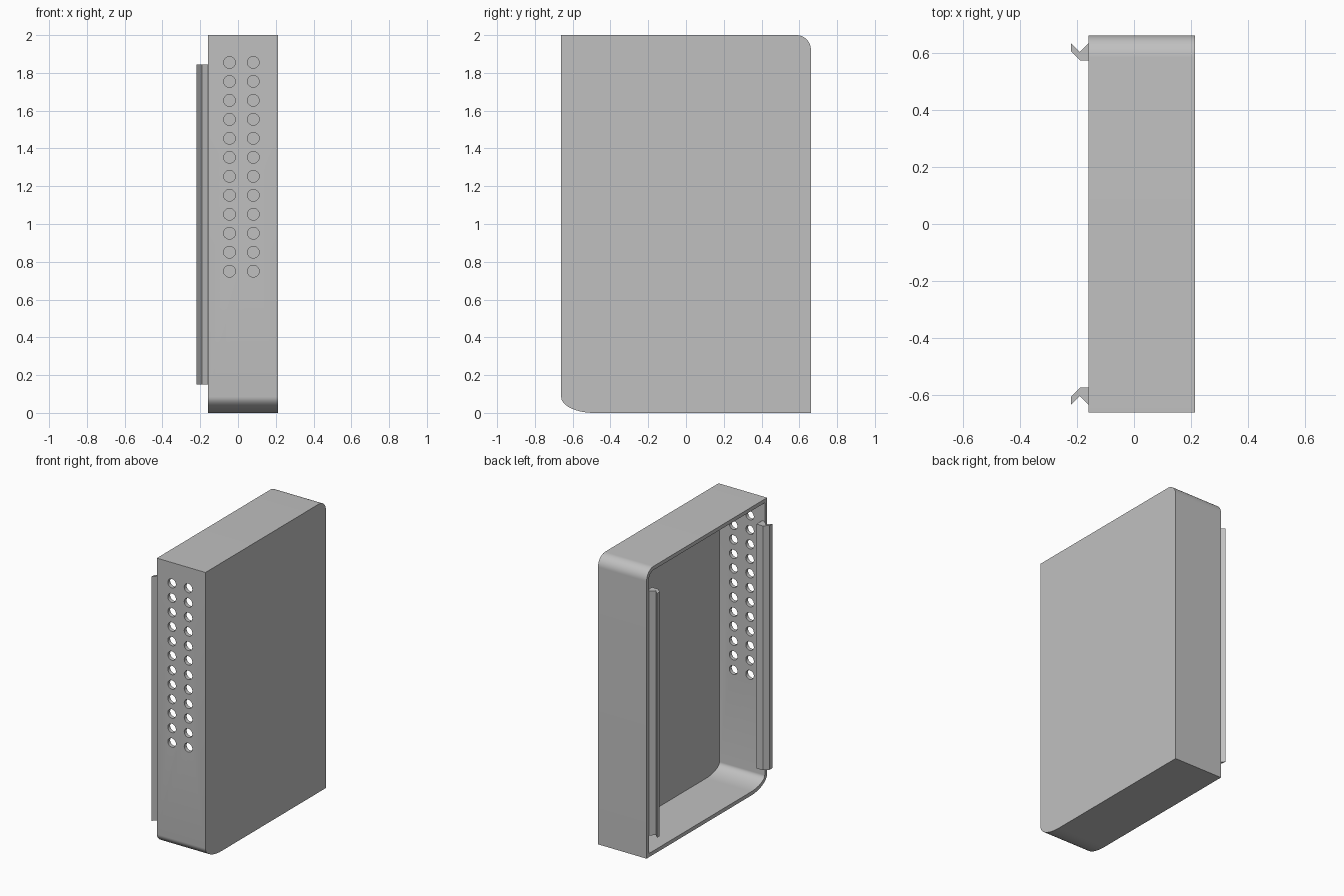
import bpy, bmesh
from math import sin, cos, pi
from mathutils import Matrix, Vector

cube = bpy.data.objects.get("Cube")
if cube:
    bpy.data.objects.remove(cube, do_unlink=True)

grey = bpy.data.materials.new("plain grey")
grey.use_nodes = True
COLOUR = (0.53, 0.53, 0.53, 1)
grey.diffuse_color = COLOUR
grey.node_tree.nodes["Principled BSDF"].inputs["Base Color"].default_value = COLOUR

HALF_Y, HEIGHT, WALL = 0.661, 2.0, 0.026
X_OPEN, X_PLATE = -0.16, 0.213


def finish(name, bm):
    bmesh.ops.recalc_face_normals(bm, faces=bm.faces)
    mesh = bpy.data.meshes.new(name)
    bm.to_mesh(mesh)
    bm.free()
    mesh.materials.append(grey)
    obj = bpy.data.objects.new(name, mesh)
    bpy.context.collection.objects.link(obj)
    return obj


def prism(name, points, sweep):
    """Solid made by sweeping a flat outline along a vector."""
    bm = bmesh.new()
    face = bm.faces.new([bm.verts.new(p) for p in points])
    ext = bmesh.ops.extrude_face_region(bm, geom=[face], use_keep_orig=True)
    moved = [v for v in ext["geom"] if isinstance(v, bmesh.types.BMVert)]
    bmesh.ops.translate(bm, verts=moved, vec=Vector(sweep))
    return finish(name, bm)


def corner(cy, cz, ry, rz, start, steps=14):
    """Quarter ellipse in the y-z plane."""
    angles = [start + pi / 2 * i / steps for i in range(steps + 1)]
    return [(cy + ry * cos(a), cz + rz * sin(a)) for a in angles]


def tray_outline(inset, x):
    """Rectangle with a round top back corner and a long round bottom front one."""
    y, top = HALF_Y - inset, HEIGHT - inset
    r, ry, rz = 0.077 - inset, 0.175 - inset, 0.085 - inset
    outline = [(y, inset)]
    outline += corner(y - r, top - r, r, r, 0)
    outline += [(-y, top)]
    outline += corner(-y + ry, inset + rz, ry, rz, pi)
    return [(x, py, pz) for py, pz in outline]


def cut(target, cutter):
    mod = target.modifiers.new("cut", "BOOLEAN")
    mod.operation, mod.solver, mod.object = "DIFFERENCE", "EXACT", cutter
    bpy.context.view_layer.objects.active = target
    bpy.ops.object.modifier_apply(modifier=mod.name)
    bpy.data.objects.remove(cutter, do_unlink=True)


# Open-sided tray
tray = prism("tray", tray_outline(0, X_OPEN), (X_PLATE - X_OPEN, 0, 0))
cavity = prism("cavity_cutter", tray_outline(WALL, X_OPEN - 0.1),
               (X_PLATE - X_OPEN + 0.1 - WALL, 0, 0))
cut(tray, cavity)

# Two columns of vent holes through the front wall
bm = bmesh.new()
for x in (-0.045, 0.081):
    for row in range(12):
        place = Matrix.Translation((x, -HALF_Y, 0.75 + row * 0.1005))
        bmesh.ops.create_cone(bm, cap_ends=True, segments=32, radius1=0.031,
                              radius2=0.031, depth=0.2,
                              matrix=place @ Matrix.Rotation(pi / 2, 4, "X"))
cut(tray, finish("hole_cutter", bm))

# Hooked rails along both long edges of the opening
HOOK = [(-0.14, 0.573), (-0.189, 0.573), (-0.22, 0.604), (-0.22, 0.632),
        (-0.19, 0.603), (-0.157, 0.636), (-0.14, 0.636)]
rails = [prism(name, [(x, side * y, 0.15) for x, y in HOOK], (0, 0, 1.695))
         for name, side in (("front_rail", -1), ("back_rail", 1))]

# Smooth rounded corners and holes, crisp edges elsewhere
bpy.ops.object.select_all(action="DESELECT")
for obj in [tray] + rails:
    obj.select_set(True)
bpy.context.view_layer.objects.active = tray
bpy.ops.object.shade_smooth_by_angle(angle=pi / 6)
